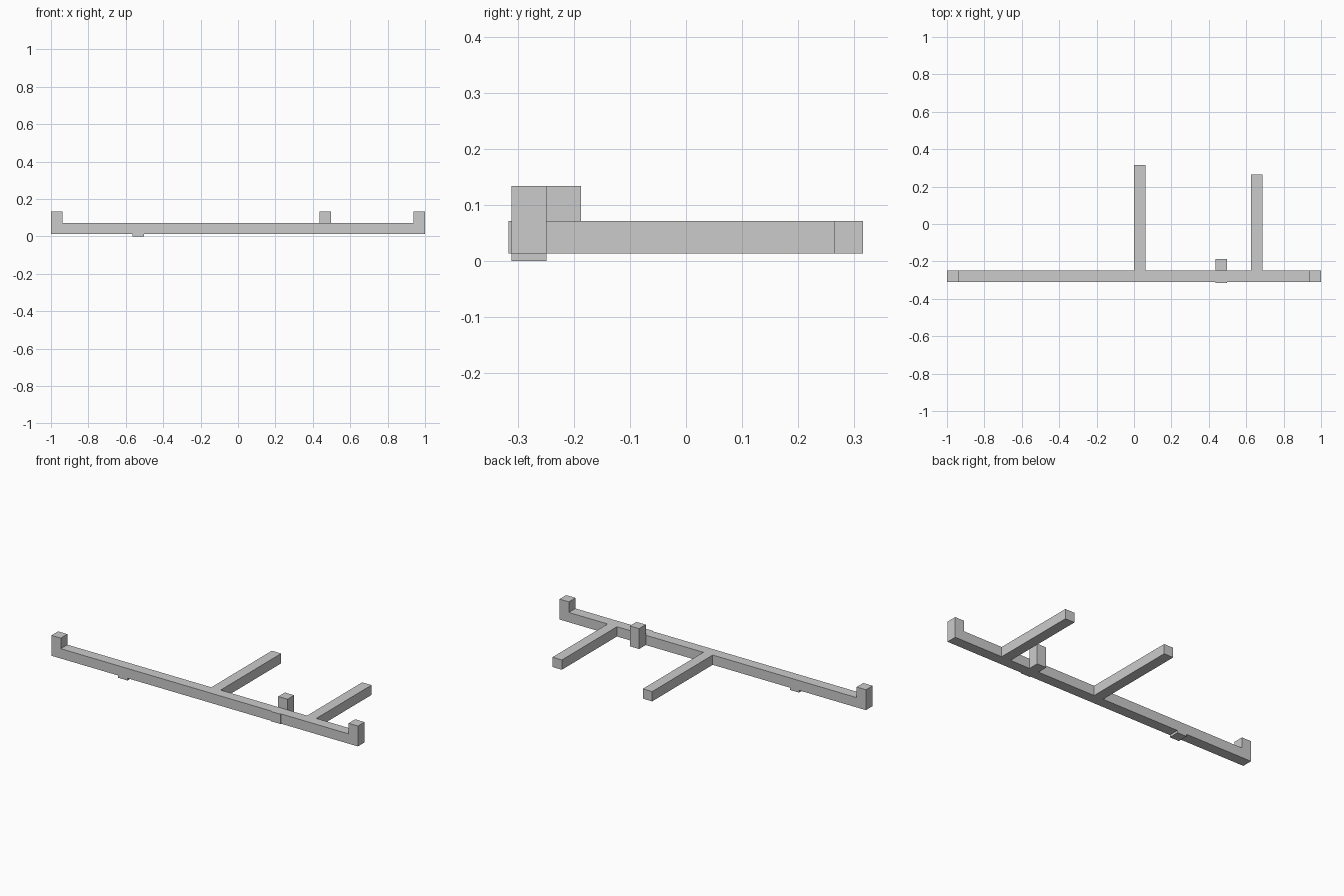
import bpy, bmesh

if "Cube" in bpy.data.objects:
    bpy.data.objects.remove(bpy.data.objects["Cube"])

BOTTOM, DECK, TOP = 0.0132, 0.071, 0.1335   # bar underside, bar top, upright top
FRONT, BACK = -0.311, -0.249                # bar depth range


def make_object(name, bm):
    bmesh.ops.recalc_face_normals(bm, faces=bm.faces)
    mesh = bpy.data.meshes.new(name)
    bm.to_mesh(mesh)
    bm.free()
    obj = bpy.data.objects.new(name, mesh)
    bpy.context.collection.objects.link(obj)
    return obj


def prism(name, profile, y0, y1):
    """Extrude an x/z outline along y."""
    bm = bmesh.new()
    face = bm.faces.new([bm.verts.new((x, y0, z)) for x, z in profile])
    geom = bmesh.ops.extrude_face_region(bm, geom=[face])["geom"]
    verts = [g for g in geom if isinstance(g, bmesh.types.BMVert)]
    bmesh.ops.translate(bm, verts=verts, vec=(0, y1 - y0, 0))
    return make_object(name, bm)


def box(name, x0, x1, y0, y1, z0, z1):
    return prism(name, [(x0, z0), (x1, z0), (x1, z1), (x0, z1)], y0, y1)


# Long front bar with an upturned block at each end
half = [(1, BOTTOM), (1, TOP), (0.939, TOP), (0.939, DECK)]
prism("main_bar", half + [(-x, z) for x, z in reversed(half)], FRONT, BACK)

# Two arms reaching backwards
for name, x, end in (("middle_arm", 0.0, 0.3155), ("side_arm", 0.625, 0.265)):
    box(name, x, x + 0.061, BACK, end, BOTTOM, DECK)

# Short post behind the bar, with its stub showing at the front
box("rear_post", 0.437, 0.498, BACK, -0.187, BOTTOM, TOP)
box("front_stub", 0.437, 0.498, -0.3165, FRONT, BOTTOM, DECK)

# Thin pad under the bar
box("bottom_pad", -0.564, -0.503, FRONT, BACK, 0.0, BOTTOM)
